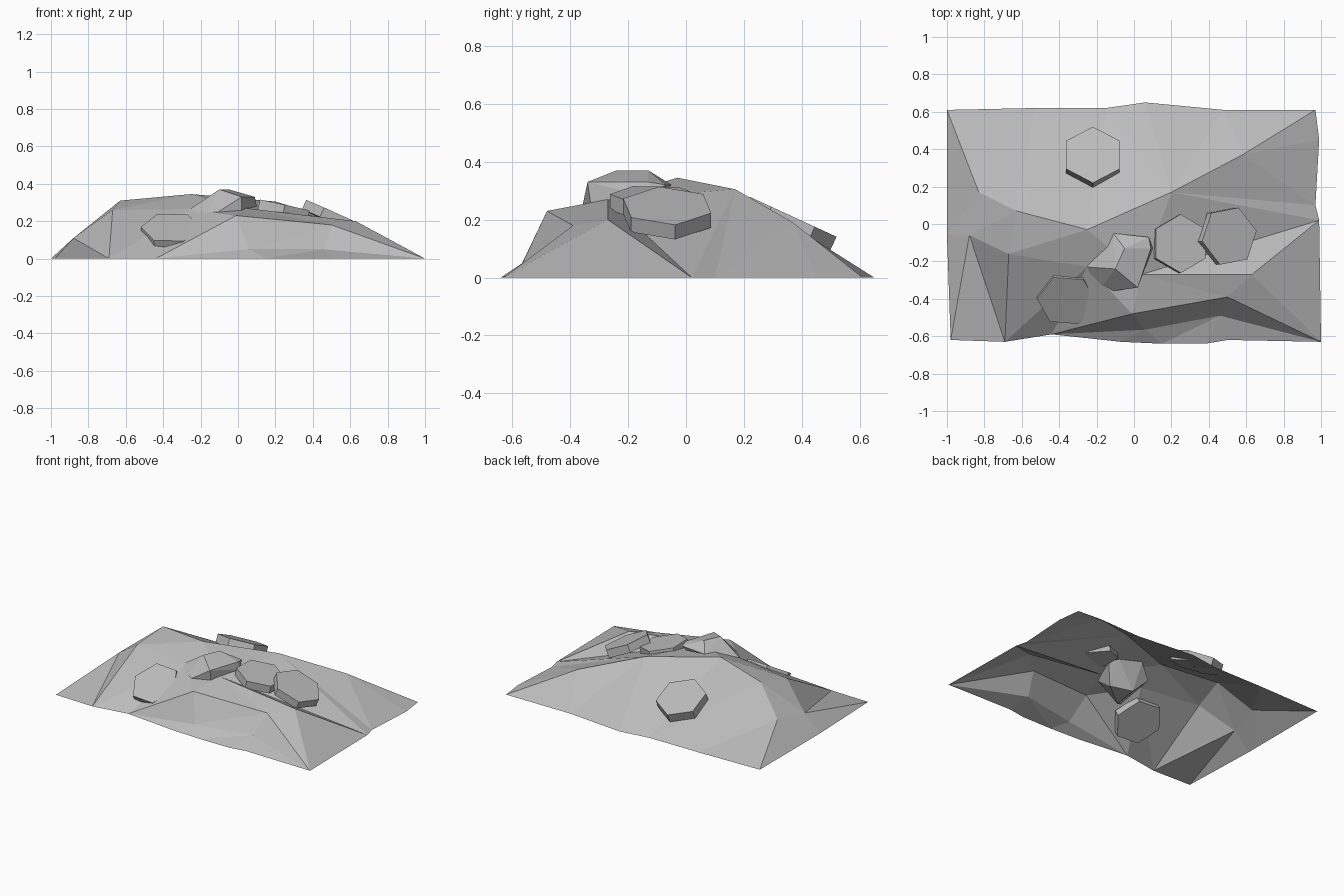
import bpy
import bmesh
from mathutils import Vector, geometry

cube = bpy.data.objects.get("Cube")
if cube:
    bpy.data.objects.remove(cube, do_unlink=True)

# One stone colour for everything
stone = bpy.data.materials.new("grey_stone")
stone.use_nodes = True
grey = (0.5, 0.5, 0.5, 1)
stone.diffuse_color = grey
stone.node_tree.nodes["Principled BSDF"].inputs["Base Color"].default_value = grey


def add_object(name, bm):
    bmesh.ops.recalc_face_normals(bm, faces=bm.faces)
    mesh = bpy.data.meshes.new(name)
    bm.to_mesh(mesh)
    bm.free()
    mesh.materials.append(stone)
    obj = bpy.data.objects.new(name, mesh)
    bpy.context.collection.objects.link(obj)
    return obj


# Ground outline, resting at floor level
rim = [(-1, .61), (-.53, .62), (-.15, .62), (.06, .65), (.48, .61), (.97, .61),
       (.99, .45), (.97, .1), (.99, .02), (1, -.63), (.5, -.62), (.38, -.64),
       (.15, -.64), (-.07, -.63), (-.44, -.59), (-.69, -.63), (-.98, -.62), (-1, -.06)]
back_left, back_mid, east_notch, east_corner, front_corner = 2, 4, 7, 8, 9
toe, west_toe, west_corner, west_notch = 14, 15, 16, 17

# Peaks, shelves and folds of the mound
peaks = {
    "west_step": (-.88, -.06, .11),
    "west_front": (-.67, -.16, .26),
    "west_top": (-.63, .07, .31),
    "west_back": (-.83, .17, .14),
    "summit": (-.25, -.03, .345),
    "ridge": (.2, .17, .305),
    "ridge_end": (.58, .37, .19),
    "front_fold": (-.25, -.23, .265),
    "shelf_left": (.04, -.27, .27),
    "shelf_right": (.63, -.27, .2),
    "ledge_left": (-.01, -.48, .23),
    "ledge_right": (.5, -.39, .18),
    "foot_left": (.06, -.565, .05),
    "foot_right": (.46, -.49, .05),
}
names = list(peaks)

# Each crease is a run of points, by peak name or rim index
creases = [
    ["west_step", "west_front", "front_fold", "shelf_left", "shelf_right", front_corner],
    ["west_front", "west_top", "summit", "ridge", "ridge_end", east_notch],
    [west_notch, "west_step", west_corner],
    ["west_step", west_toe, "west_front"],
    [west_notch, "west_back", "west_top", "west_step"],
    ["west_back", 0],
    ["west_back", 1, "west_top", back_left, "summit"],
    ["ridge", back_left],
    ["ridge", 3],
    ["ridge", back_mid, "ridge_end", 5],
    ["ridge_end", 6],
    ["summit", "front_fold", west_toe],
    ["front_fold", toe, "ledge_left", "ledge_right", front_corner],
    ["front_fold", "ledge_left", "shelf_left", "summit"],
    ["ledge_left", "foot_left", "ledge_right", "foot_right", front_corner],
    ["ledge_right", "shelf_right", east_corner, "shelf_left"],
    ["shelf_left", "ridge", east_corner],
    ["ridge", east_notch],
    [toe, "foot_left", "foot_right"],
]

points = [Vector((x, y, 0)) for x, y in rim] + [Vector(p) for p in peaks.values()]


def index(key):
    return len(rim) + names.index(key) if isinstance(key, str) else key


edges = [(i, (i + 1) % len(rim)) for i in range(len(rim))]
for run in creases:
    edges += [(index(a), index(b)) for a, b in zip(run, run[1:])]
flat, _, faces, origin, _, _ = geometry.delaunay_2d_cdt(
    [p.to_2d() for p in points], edges, [list(range(len(rim)))], 1, 1e-5)

# Mound sheet
bm = bmesh.new()
verts = []
for p, source in zip(flat, origin):
    z = points[source[0]].z if source else 0.1
    verts.append(bm.verts.new((p.x, p.y, z)))
for face in faces:
    bm.faces.new([verts[i] for i in face])
mound = add_object("mound", bm)
if sum(p.normal.z for p in mound.data.polygons) < 0:
    mound.data.flip_normals()


# Six-sided paving stones, placed by the centre of the top face
def slab(name, top, normal, radius, turn, thickness=.055):
    bm = bmesh.new()
    bmesh.ops.create_cone(bm, cap_ends=True, segments=6, radius1=radius,
                          radius2=radius, depth=thickness)
    obj = add_object(name, bm)
    up = Vector(normal).normalized()
    side = Vector((turn[0], turn[1], 0))
    side = (side - up * side.dot(up)).normalized()
    ahead = up.cross(side)
    centre = Vector(top) - up * thickness / 2
    for v in obj.data.vertices:
        # The cone's first corner lies on its y axis
        v.co = centre + side * v.co.y - ahead * v.co.x + up * v.co.z


slab("back_slab", (-.22, .37, .21), (0, .46, 1), .165, (0, 1), .065)
slab("front_slab", (-.36, -.41, .167), (-.03, -.6, 1), .16, (1, -.08))
slab("middle_slab", (.25, -.105, .285), (.22, .02, 1), .157, (0, 1))
slab("east_slab", (.51, -.065, .248), (.45, .02, 1), .162, (.4, 1))

# Faceted boulder, half buried
boulder = [(-.25, -.23, .27), (-.1, -.24, .37), (.02, -.34, .33), (-.2, -.37, .19),
           (-.05, -.13, .37), (.09, -.13, .33), (-.11, -.05, .32), (.08, -.07, .32),
           (.02, -.33, .26), (.1, -.13, .28), (-.2, -.1, .24), (-.14, -.33, .15),
           (-.1, -.13, .14), (.03, -.2, .16)]
bm = bmesh.new()
corners = [bm.verts.new(p) for p in boulder]
hull = bmesh.ops.convex_hull(bm, input=corners)
loose = [v for v in bm.verts if not v.link_faces]
bmesh.ops.delete(bm, geom=loose, context="VERTS")
add_object("boulder", bm)
